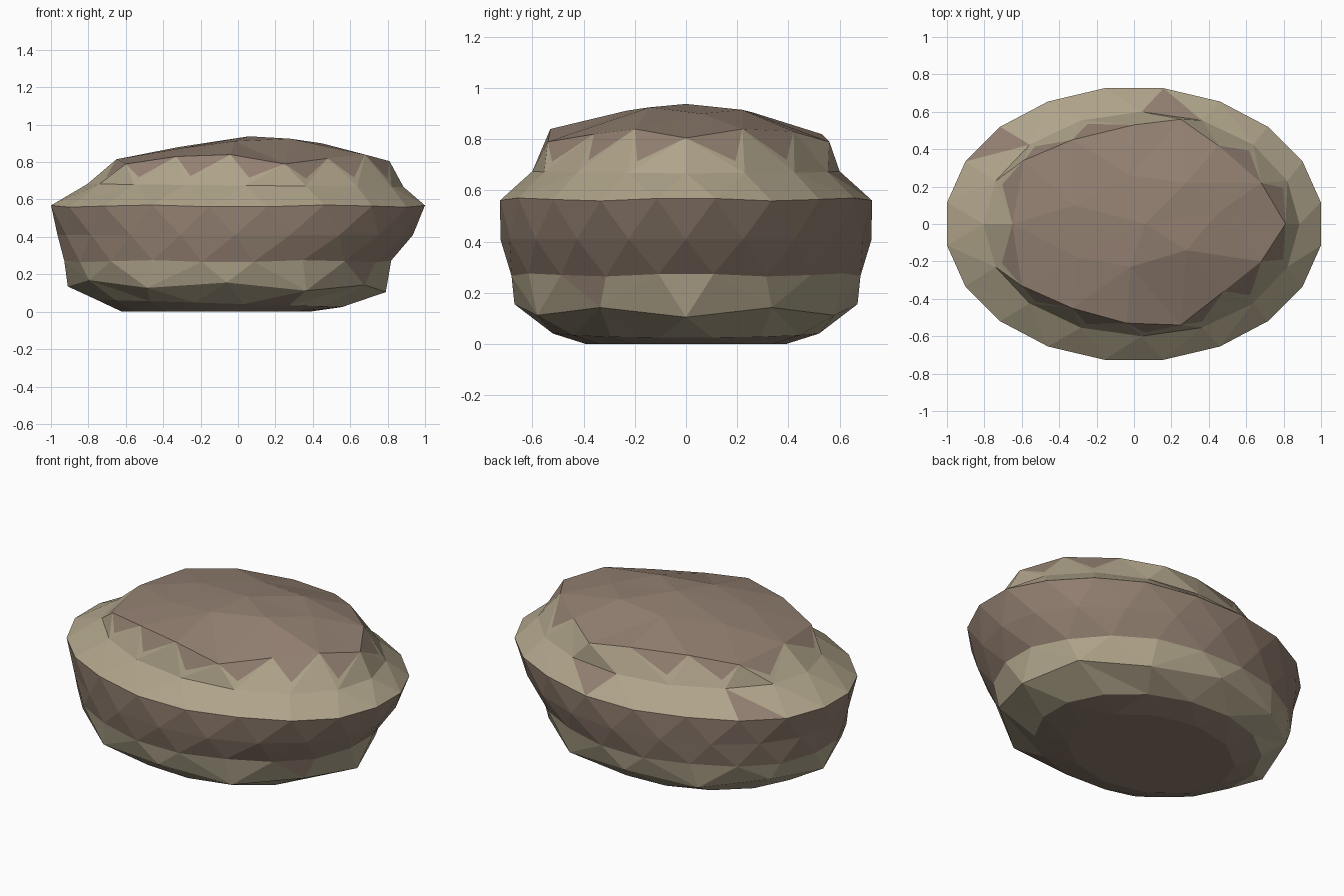
import bpy
import math
from mathutils import Vector

TAU = 2 * math.pi
cube = bpy.data.objects.get("Cube")
if cube:
    bpy.data.objects.remove(cube)


def material(name, rgb):
    mat = bpy.data.materials.new(name)
    mat.use_nodes = True
    mat.diffuse_color = (*rgb, 1)
    mat.node_tree.nodes["Principled BSDF"].inputs["Base Color"].default_value = (*rgb, 1)
    return mat


TAN, BROWN = 0, 1
stone = [material("tan_stone", (0.43, 0.37, 0.255)),
         material("brown_stone", (0.29, 0.215, 0.165))]


def oval(count, cx, rx, ry, z, tilt=0.0, wave=0.0, phase=0.0):
    """Ring of points; tilt lifts +x, wave makes the edge uneven."""
    ring = []
    for i in range(count):
        a = (i + phase) * TAU / count
        ring.append(Vector((cx + rx * math.cos(a), ry * math.sin(a),
                            z + tilt * math.cos(a) + wave * math.cos(6 * a))))
    return ring


def angles(ring):
    """Steadily rising angles around the ring, starting close to +x."""
    c = sum(ring, Vector()) / len(ring)
    raw = [math.atan2(p.y - c.y, p.x - c.x) for p in ring]
    out = raw[:1]
    for a in raw[1:] + raw[:2]:
        out.append(out[-1] + (a - out[-1]) % TAU)
    return out


def stitch(low, high, color, tooth=None, depth=0.7):
    """Triangles joining two rings; tooth(mid) marks brown teeth under the upper edge."""
    faces = []
    al, ah = angles(low), angles(high)
    n, m = len(low), len(high)
    i = j = 0
    while i < n or j < m:
        p, q = low[i % n], high[j % m]
        if j == m or (i < n and al[i] + al[i + 1] < ah[j] + ah[j + 1]):
            i += 1
            faces.append(((p, low[i % n], q), color))
        else:
            j += 1
            r = high[j % m]
            mid = (q + r) / 2
            if tooth and tooth(mid):
                tip = mid.lerp(p, depth)
                faces += [((tip, r, q), BROWN), ((p, tip, q), color), ((p, r, tip), color)]
            else:
                faces.append(((p, r, q), color))
    return faces


def patch(faces, *spots):
    """Turn the triangle nearest each spot brown."""
    for spot in spots:
        k = min(range(len(faces)),
                key=lambda f: (sum(faces[f][0], Vector()) / 3 - Vector(spot)).length)
        faces[k] = (faces[k][0], BROWN)
    return faces


def build(name, faces):
    index, verts, polys = {}, [], []
    for pts, _ in faces:
        poly = []
        for p in pts:
            key = tuple(round(c, 5) for c in p)
            if key not in index:
                index[key] = len(verts)
                verts.append(key)
            poly.append(index[key])
        polys.append(poly)
    mesh = bpy.data.meshes.new(name)
    mesh.from_pydata(verts, [], polys)
    for mat in stone:
        mesh.materials.append(mat)
    for poly, (_, color) in zip(mesh.polygons, faces):
        poly.material_index = color
    obj = bpy.data.objects.new(name, mesh)
    bpy.context.collection.objects.link(obj)


# Contour rings from the ground up
ground = oval(12, -0.12, 0.5, 0.39, 0)
under = oval(16, -0.1, 0.67, 0.53, 0.045, tilt=-0.02, phase=0.5)
foot = oval(12, -0.06, 0.85, 0.67, 0.138, tilt=-0.015, wave=-0.018)
waist = oval(20, -0.055, 0.885, 0.69, 0.27, wave=0.006, phase=0.5)
belly = oval(20, -0.015, 0.95, 0.725, 0.41)
brim = oval(20, 0, 1.012, 0.735, 0.565, wave=0.006, phase=0.5)
ledge = oval(16, 0.04, 0.845, 0.6, 0.675, tilt=-0.008)

# Uneven outline and crown of the top slab
rim = [Vector(p) for p in (
    (0.81, 0, 0.805), (0.68, 0.22, 0.84), (0.45, 0.42, 0.83), (0.25, 0.56, 0.79),
    (0, 0.53, 0.82), (-0.33, 0.45, 0.83), (-0.59, 0.34, 0.8), (-0.65, 0, 0.815),
    (-0.6, -0.33, 0.79), (-0.33, -0.45, 0.83), (-0.04, -0.53, 0.84),
    (0.25, -0.54, 0.79), (0.48, -0.36, 0.82), (0.68, -0.2, 0.84))]
crown = [Vector(p) for p in (
    (0.45, 0.06, 0.9), (0.28, 0.22, 0.915), (-0.02, 0.26, 0.905), (-0.32, 0.1, 0.88),
    (-0.3, -0.18, 0.875), (-0.02, -0.23, 0.912), (0.28, -0.14, 0.925))]
peak = Vector((0.06, 0, 0.938))

# Foot: flat underside and flared skirt
build("foot", [(ground[::-1], BROWN)] + stitch(ground, under, BROWN)
      + patch(stitch(under, foot, TAN), (0.2, -0.57, 0.07)))

# Lower pale layer with one brown fleck
build("lower_layer", patch(stitch(foot, waist, TAN), (0.66, -0.38, 0.23)))

# Dark middle layer in two faceted rows
build("middle_layer", stitch(waist, belly, BROWN) + stitch(belly, brim, BROWN))

# Upper pale layer: sloping shelf with flecks, then a wall with brown teeth
shelf = patch(stitch(brim, ledge, TAN),
              (0.25, 0.65, 0.6), (-0.77, 0.42, 0.61))
wall = stitch(ledge, rim, TAN, lambda p: p.y < 0.4 or p.x < 0)
build("upper_layer", shelf + wall)

# Domed top slab
dome = stitch(rim, crown, BROWN)
dome += [((a, b, peak), BROWN) for a, b in zip(crown, crown[1:] + crown[:1])]
build("top_slab", dome)
